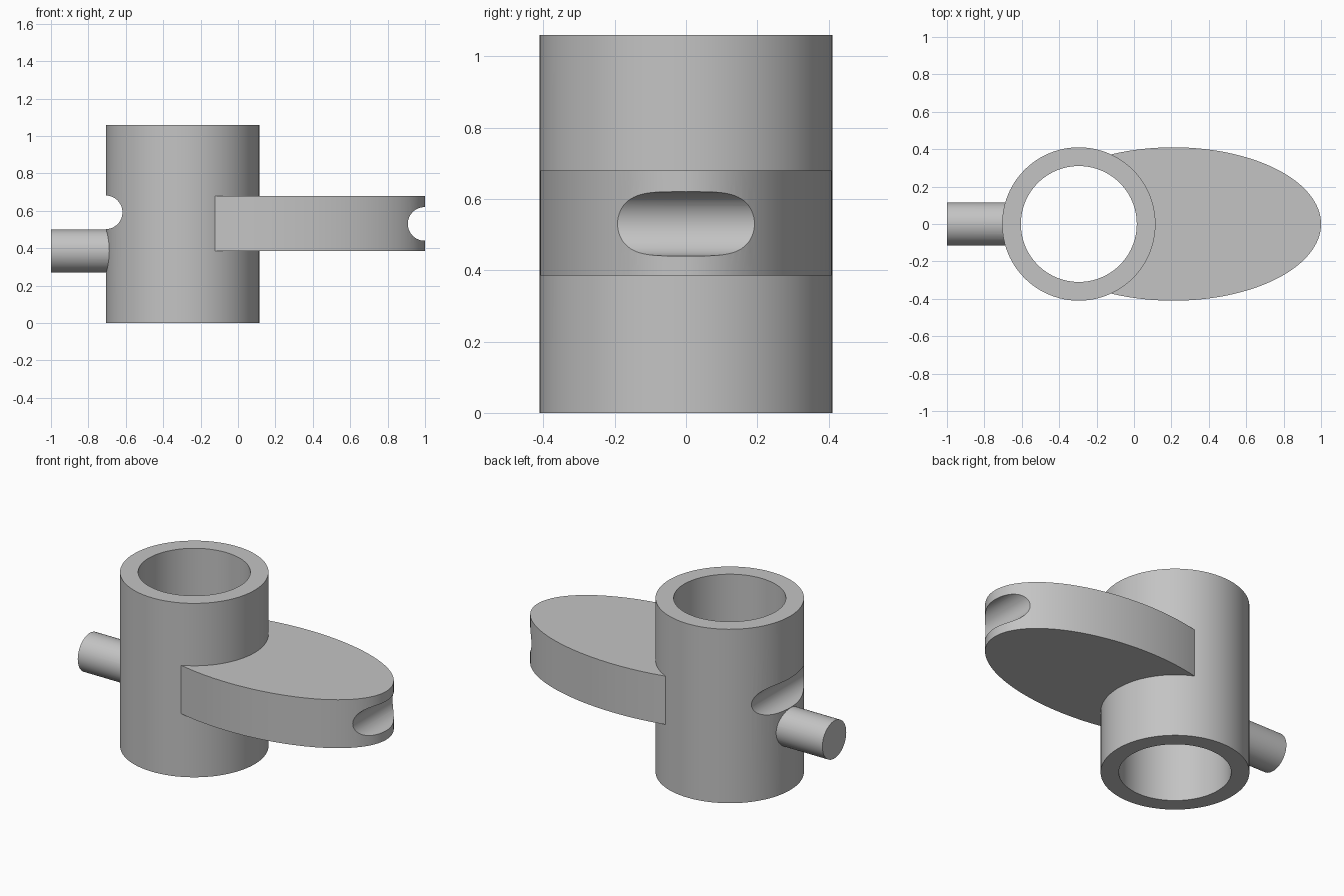
import bpy
import math

cube = bpy.data.objects.get("Cube")
if cube:
    bpy.data.objects.remove(cube, do_unlink=True)

grey = bpy.data.materials.new("plain grey")
grey.use_nodes = True
COLOUR = (0.55, 0.55, 0.55, 1)
grey.diffuse_color = COLOUR
for node in grey.node_tree.nodes:
    if node.type == "BSDF_PRINCIPLED":
        node.inputs["Base Color"].default_value = COLOUR

TUBE_X, TUBE_R, BORE_R, HEIGHT = -0.295, 0.41, 0.31, 1.06


def cylinder(name, centre, radius, depth, axis="Z", stretch=1.0, sides=96):
    """Closed cylinder along an axis, optionally stretched in x."""
    turn = {"X": (0, math.pi / 2, 0), "Y": (math.pi / 2, 0, 0), "Z": (0, 0, 0)}[axis]
    bpy.ops.mesh.primitive_cylinder_add(vertices=sides, radius=radius, depth=depth,
                                        location=centre, rotation=turn)
    obj = bpy.context.object
    obj.name = name
    obj.scale.x = stretch
    bpy.ops.object.transform_apply(location=True, rotation=True, scale=True)
    obj.data.materials.append(grey)
    return obj


def combine(target, other, operation):
    """Apply a boolean and remove the helper."""
    mod = target.modifiers.new(operation.lower(), "BOOLEAN")
    mod.operation = operation
    mod.solver = "EXACT"
    mod.object = other
    other.hide_render = True
    bpy.ops.object.select_all(action="DESELECT")
    target.select_set(True)
    bpy.context.view_layer.objects.active = target
    bpy.ops.object.modifier_apply(modifier=mod.name)
    bpy.data.objects.remove(other, do_unlink=True)


# Upright tube with the elliptical lobe growing out of its side
body = cylinder("tube_with_lobe_and_peg", (TUBE_X, 0, HEIGHT / 2), TUBE_R, HEIGHT)
lobe = cylinder("lobe", (0.21, 0, 0.532), 0.41, 0.295, stretch=0.79 / 0.41, sides=128)
combine(body, lobe, "UNION")

# Open bore through the tube
bore = cylinder("bore_cutter", (TUBE_X, 0, HEIGHT / 2), BORE_R, HEIGHT + 0.2)
combine(body, bore, "DIFFERENCE")

# Round grooves across the lobe tip and the far side of the tube
for x, z in ((0.998, 0.53), (-0.708, 0.592)):
    groove = cylinder("groove_cutter", (x, 0, z), 0.09, 1.2, axis="Y", sides=64)
    combine(body, groove, "DIFFERENCE")

# Short side peg, seated in the tube wall
peg = cylinder("peg", (-0.82, 0, 0.385), 0.115, 0.36, axis="X", sides=64)
combine(body, peg, "UNION")

bpy.ops.object.select_all(action="DESELECT")
body.select_set(True)
bpy.context.view_layer.objects.active = body
bpy.ops.object.shade_smooth_by_angle(angle=math.radians(30))
